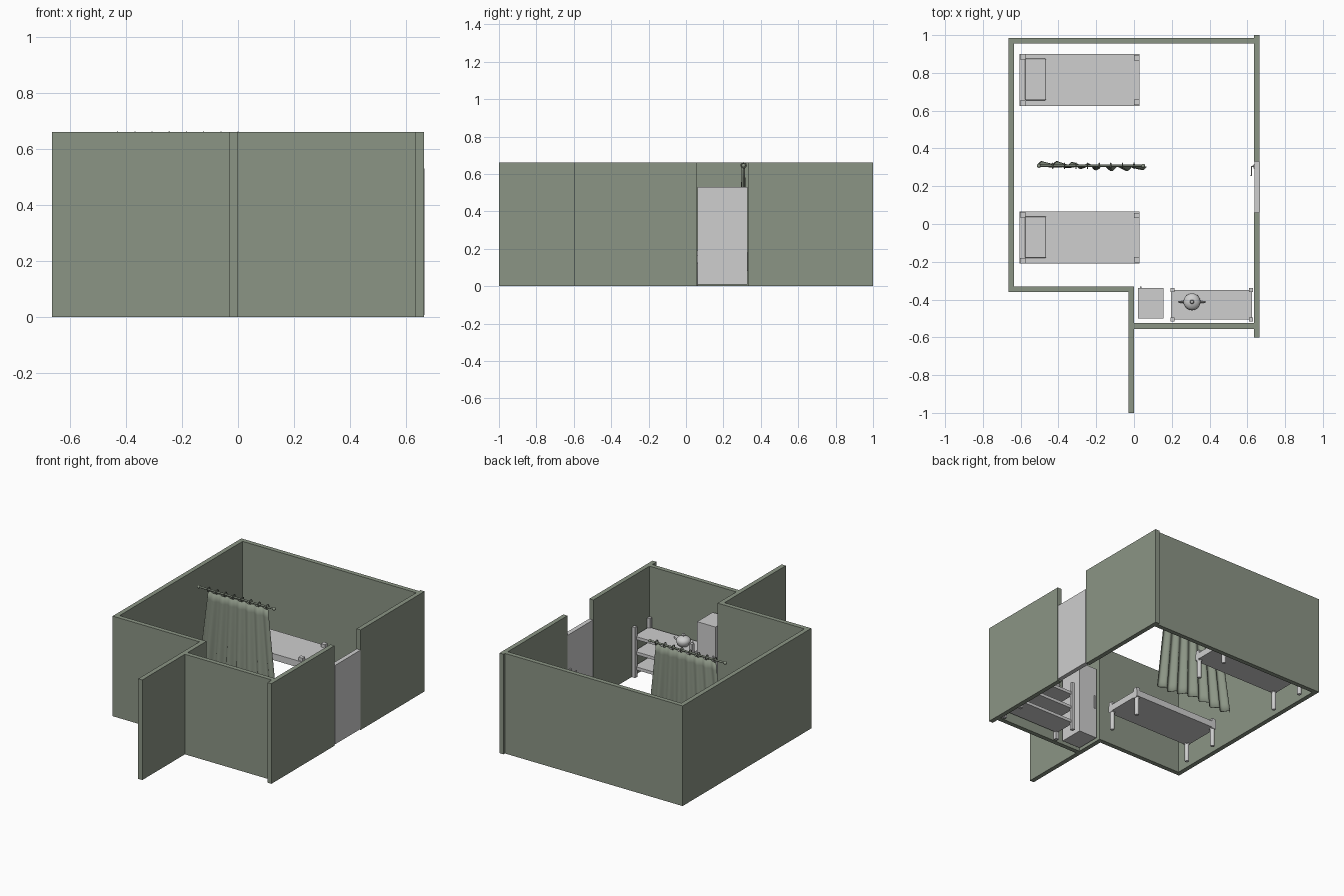
import bpy, bmesh, math
from mathutils import Vector

if "Cube" in bpy.data.objects:
    bpy.data.objects.remove(bpy.data.objects["Cube"])


def material(name, rgb):
    m = bpy.data.materials.new(name)
    m.diffuse_color = (*rgb, 1)
    m.use_nodes = True
    m.node_tree.nodes["Principled BSDF"].inputs["Base Color"].default_value = m.diffuse_color
    return m


SAGE = material("sage green", (0.26, 0.30, 0.235))
GREY = material("light grey", (0.62, 0.62, 0.62))


def finish(name, bm, mat, smooth=False):
    bmesh.ops.recalc_face_normals(bm, faces=bm.faces)
    me = bpy.data.meshes.new(name)
    bm.to_mesh(me)
    bm.free()
    me.materials.append(mat)
    ob = bpy.data.objects.new(name, me)
    bpy.context.collection.objects.link(ob)
    if smooth:
        bpy.ops.object.select_all(action='DESELECT')
        ob.select_set(True)
        bpy.context.view_layer.objects.active = ob
        bpy.ops.object.shade_smooth_by_angle(angle=math.radians(40))
    return ob


def box(name, x, y, z, mat, bevel=0):
    """Box from (min, max) ranges."""
    bm = bmesh.new()
    bmesh.ops.create_cube(bm, size=1)
    for v in bm.verts:
        v.co = Vector([r[0] if c < 0 else r[1] for r, c in zip((x, y, z), v.co)])
    if bevel:
        bmesh.ops.bevel(bm, geom=bm.edges[:], offset=bevel, segments=2,
                        affect='EDGES', profile=0.5)
    return finish(name, bm, mat)


def lathe(name, profile, centre, mat, steps=24):
    """Spin (radius, z) points about a vertical axis."""
    bm = bmesh.new()
    rings = [[bm.verts.new((centre[0] + r * math.cos(2 * math.pi * i / steps),
                            centre[1] + r * math.sin(2 * math.pi * i / steps), z))
              for i in range(steps)] for r, z in profile]
    for a, b in zip(rings, rings[1:]):
        for i in range(steps):
            j = (i + 1) % steps
            bm.faces.new((a[i], a[j], b[j], b[i]))
    bm.faces.new(rings[0])
    bm.faces.new(rings[-1])
    return finish(name, bm, mat, True)


def tube(name, points, radius, mat, cyclic=False):
    """Round bar along a path, turned into a mesh."""
    cu = bpy.data.curves.new(name, 'CURVE')
    cu.dimensions = '3D'
    cu.bevel_depth = radius
    cu.bevel_resolution = 2
    cu.use_fill_caps = True
    sp = cu.splines.new('POLY')
    sp.points.add(len(points) - 1)
    for p, co in zip(sp.points, points):
        p.co = (*co, 1)
    sp.use_cyclic_u = cyclic
    cu.materials.append(mat)
    ob = bpy.data.objects.new(name, cu)
    bpy.context.collection.objects.link(ob)
    bpy.ops.object.select_all(action='DESELECT')
    ob.select_set(True)
    bpy.context.view_layer.objects.active = ob
    bpy.ops.object.convert(target='MESH')
    bpy.ops.object.shade_smooth_by_angle(angle=math.radians(50))
    return ob


# Walls
H = (0, 0.662)
for name, x, y in (
        ("left_wall", (-0.665, -0.635), (-0.36, 0.985)),
        ("back_wall", (-0.635, 0.635), (0.955, 0.985)),
        ("right_wall_rear", (0.635, 0.665), (0.332, 1.0)),
        ("right_wall_front", (0.635, 0.665), (-0.6, 0.06)),
        ("front_left_wall", (-0.635, -0.03), (-0.36, -0.33)),
        ("outer_wing_wall", (-0.03, 0.0), (-1.0, -0.33)),
        ("front_right_wall", (0.0, 0.635), (-0.555, -0.525))):
    box(name, x, y, H, SAGE)

# Door with lever handle
box("door", (0.637, 0.666), (0.062, 0.33), (0.008, 0.53), GREY)
box("door_handle_plate", (0.632, 0.637), (0.295, 0.315), (0.22, 0.30), GREY)
tube("door_handle_lever", [(0.635, 0.305, 0.27), (0.622, 0.305, 0.27),
                           (0.622, 0.255, 0.27)], 0.004, GREY)

# Beds: deck, pillow, four posts on round legs
for tag, y0 in (("rear", 0.625), ("front", -0.21)):
    y1 = y0 + 0.275
    box(tag + "_bed_mattress", (-0.605, 0.03), (y0, y1), (0.125, 0.168), GREY)
    box(tag + "_bed_pillow", (-0.577, -0.465), (y0 + 0.03, y1 - 0.025),
        (0.165, 0.185), GREY, 0.006)
    for px, inset in ((-0.59, 0.015), (0.015, 0.02)):
        for py in (y0 + inset, y1 - inset):
            box(tag + "_bed_post", (px - 0.0145, px + 0.0145),
                (py - 0.0145, py + 0.0145), (0.12, 0.19), GREY)
            lathe(tag + "_bed_leg", [(0.011, 0), (0.014, 0.004), (0.014, 0.126)],
                  (px, py), GREY, 12)

# Cabinet with bar handle
box("cabinet", (0.02, 0.155), (-0.5, -0.338), (0.005, 0.495), GREY)
box("cabinet_handle", (0.031, 0.039), (-0.338, -0.331), (0.21, 0.30), GREY)

# Open shelf unit
for z in (0.05, 0.15, 0.25):
    box("shelf_board", (0.197, 0.625), (-0.505, -0.35), (z, z + 0.02), GREY)
for px in (0.203, 0.62):
    for py in (-0.505, -0.35):
        box("shelf_post", (px - 0.011, px + 0.011), (py - 0.011, py + 0.011),
            (0, 0.333), GREY)

# Lidded pot with two side handles
C = (0.307, -0.412)
Z = 0.27
lathe("pot", [(0.028, Z), (0.038, Z + 0.01), (0.045, Z + 0.03), (0.042, Z + 0.042),
              (0.034, Z + 0.052), (0.016, Z + 0.06), (0.006, Z + 0.062),
              (0.006, Z + 0.067), (0.011, Z + 0.073), (0.007, Z + 0.079)], C, GREY)
for s in (-1, 1):
    tube("pot_handle", [(C[0] + s * 0.042, C[1], Z + 0.022),
                        (C[0] + s * 0.058, C[1], Z + 0.026),
                        (C[0] + s * 0.07, C[1], Z + 0.04)], 0.005, GREY)

# Curtain rod with end knobs and rings
RY, RZ = 0.308, 0.645
tube("curtain_rod", [(-0.5, RY, RZ), (0.045, RY, RZ)], 0.006, SAGE)
for x in (-0.503, 0.048):
    bm = bmesh.new()
    bmesh.ops.create_uvsphere(bm, u_segments=12, v_segments=8, radius=0.011)
    bmesh.ops.translate(bm, verts=bm.verts, vec=(x, RY, RZ))
    finish("rod_knob", bm, SAGE, True)
for i in range(8):
    x = -0.43 + 0.43 * i / 7
    tube("curtain_ring", [(x, RY + 0.014 * math.cos(a * math.pi / 8),
                           RZ + 0.001 + 0.014 * math.sin(a * math.pi / 8))
                          for a in range(16)], 0.003, SAGE, True)

# Pleated curtain flaring towards the hem
bm = bmesh.new()
NU, NV = 84, 10
grid = []
for j in range(NV + 1):
    t = j / NV
    left, right = -0.435 - 0.075 * t, 0.005 + 0.06 * t
    row = []
    for i in range(NU + 1):
        u = i / NU
        y = RY + (0.007 + 0.009 * t) * math.sin(u * 14 * math.pi) \
            + 0.01 * t * math.sin(u * 5 + 1)
        z = 0.633 - t * (0.54 + 0.012 * math.sin(u * 9))
        row.append(bm.verts.new((left + (right - left) * u, y, z)))
    grid.append(row)
for a, b in zip(grid, grid[1:]):
    for i in range(NU):
        bm.faces.new((a[i], a[i + 1], b[i + 1], b[i]))
curtain = finish("curtain", bm, SAGE, True)
thick = curtain.modifiers.new("thickness", 'SOLIDIFY')
thick.thickness = 0.003
